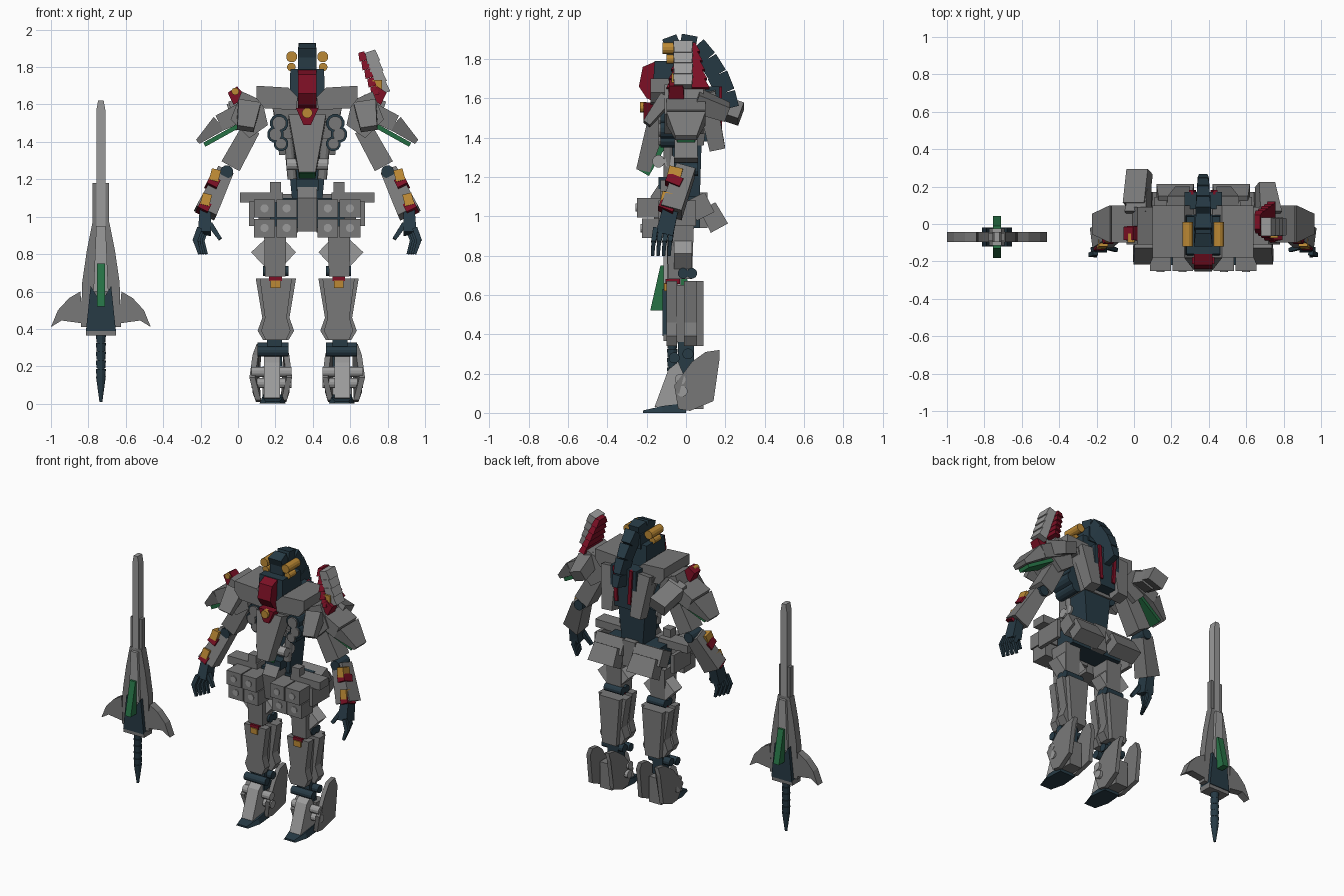
import bpy, bmesh, math
from mathutils import Vector

COL = {"grey": (0.19, 0.19, 0.19), "light": (0.33, 0.33, 0.33), "dark": (0.02, 0.043, 0.06),
       "red": (0.2, 0.005, 0.018), "gold": (0.5, 0.25, 0.035), "green": (0.02, 0.17, 0.06)}
MATS = {}
for key, c in COL.items():
    MATS[key] = bpy.data.materials.new(key)
    MATS[key].diffuse_color = (*c, 1)

ROBOT, SWORD = Vector((0.37, 0, 0)), Vector((-0.733, -0.07, 0))
BOTH, ONE, RIGHT = (1, -1), (1,), (-1,)


def loft(name, rings, col=None, sides=ONE, origin=ROBOT):
    """Closed solid through vertex rings, repeated for each mirrored side."""
    bm = bmesh.new()
    for s in sides:
        vs = [[bm.verts.new((p[0] * s, p[1], p[2])) for p in r] for r in rings]
        n = len(vs[0])
        for a, b in zip(vs, vs[1:]):
            for i in range(n):
                bm.faces.new((a[i], a[(i + 1) % n], b[(i + 1) % n], b[i]))
        bm.faces.new(vs[0][::-1])
        bm.faces.new(vs[-1])
    bmesh.ops.recalc_face_normals(bm, faces=bm.faces)
    me = bpy.data.meshes.new(name)
    bm.to_mesh(me)
    bm.free()
    ob = bpy.data.objects.new(name, me)
    ob.location = origin
    bpy.context.collection.objects.link(ob)
    me.materials.append(MATS[col or "grey"])
    return ob


def limb(name, a, b, ra, rb=None, col=None, sides=ONE, n=4, origin=ROBOT):
    """Tapered beam from a to b; n=4 is a box, more sides make a cylinder."""
    a, b = Vector(a), Vector(b)
    rb = rb or ra
    w = (b - a).normalized()
    u = Vector((0, 1, 0)).cross(w)
    u = u.normalized() if u.length > 1e-3 else Vector((1, 0, 0))
    v = w.cross(u)
    k = math.sqrt(2) if n == 4 else 1
    ang = [2 * math.pi * (i + 0.5) / n for i in range(n)]
    rings = [[p + u * (math.cos(t) * k * r[0]) + v * (math.sin(t) * k * r[1]) for t in ang]
             for p, r in ((a, ra), (b, rb))]
    return loft(name, rings, col, sides, origin)


def rod(name, a, b, r, col=None, sides=ONE, origin=ROBOT, r2=None):
    r2 = r if r2 is None else r2
    return limb(name, a, b, (r, r), (r2, r2), col, sides, 12, origin)


def box(name, lo, hi, col=None, sides=ONE, origin=ROBOT):
    q = [(lo[0], lo[1]), (hi[0], lo[1]), (hi[0], hi[1]), (lo[0], hi[1])]
    return loft(name, [[(x, y, z) for x, y in q] for z in (lo[2], hi[2])], col, sides, origin)


def prism(name, pts, axis, lo, hi, col=None, sides=ONE, origin=ROBOT):
    """Outline extruded along x (points are y,z) or along y (points are x,z)."""
    f = (lambda p, t: (t, p[0], p[1])) if axis == "x" else (lambda p, t: (p[0], t, p[1]))
    return loft(name, [[f(p, t) for p in pts] for t in (lo, hi)], col, sides, origin)


def sym(half):
    return half + [(-x, z) for x, z in reversed(half)]


# Feet and ankles
toe = [(-0.22, 0.045), (-0.12, 0.07), (0, 0.06)]
loft("toe", [[(0.185 + sx * w, y, z) for sx, z in ((-1, 0), (1, 0), (0.8, h), (-0.8, h))]
             for (y, w), h in zip(toe, (0.012, 0.035, 0.05))], "dark", BOTH)
prism("instep", [(-0.16, 0.03), (-0.09, 0.22), (-0.04, 0.26), (0.03, 0.1), (0, 0.02)], "x", 0.145, 0.23, "light", BOTH)
guard = [(0.03, 0.26), (0.10, 0.31), (0.17, 0.32), (0.17, 0.27), (0.14, 0.06), (0.02, 0.01), (-0.04, 0.02), (-0.06, 0.14)]
for x, d in ((0.13, -0.035), (0.255, 0.04)):
    loft("heel_guard", [[(x + t + d * math.sin(math.pi * z / 0.32), y, z) for y, z in guard]
                        for t in (-0.015, 0.015)], None, BOTH)
box("heel_block", (0.145, 0, 0.02), (0.24, 0.09, 0.2), None, BOTH)
for y, z in ((-0.03, 0.17), (-0.02, 0.11)):
    rod("foot_disc", (0.083, y, z), (0.298, y, z), 0.028, "light", BOTH)
for y, z in ((0.01, 0.3), (-0.06, 0.28)):
    rod("ankle_joint", (0.1, y, z), (0.265, y, z), 0.028, "dark", BOTH)
limb("ankle_post", (0.175, 0, 0.2), (0.175, 0, 0.36), (0.04, 0.04), None, "dark", BOTH)

# Shins, knees and thighs
shin = [(0.275, 0.67), (0.24, 0.46), (0.265, 0.39), (0.235, 0.34), (0.1, 0.34), (0.07, 0.39), (0.095, 0.46), (0.06, 0.67)]
prism("shin_back", shin, "y", -0.01, 0.055, None, BOTH)
prism("shin_front", [(0.168 + (x - 0.168) * 0.8, z) for x, z in shin], "y", -0.1, -0.045, None, BOTH)
limb("shin_core", (0.168, -0.03, 0.36), (0.168, -0.03, 0.65), (0.045, 0.03), (0.065, 0.03), None, BOTH)
limb("calf_plate", (0.168, 0.07, 0.34), (0.168, 0.07, 0.67), (0.055, 0.02), (0.08, 0.02), None, BOTH)
box("knee_badge", (0.143, -0.112, 0.62), (0.195, -0.08, 0.66), "gold", BOTH)
box("knee_trim", (0.135, -0.105, 0.655), (0.203, -0.03, 0.68), "red", BOTH)
for y in (-0.015, 0.03):
    rod("knee_joint", (0.1, y, 0.71), (0.235, y, 0.71), 0.027, "dark", BOTH)
limb("thigh", (0.171, -0.03, 0.68), (0.171, -0.03, 0.95), (0.055, 0.06), (0.06, 0.07), None, BOTH)
prism("thigh_spike_outer", [(0.225, 0.88), (0.3, 0.81), (0.225, 0.73)], "y", -0.06, 0.03, "light", BOTH)
prism("thigh_spike_inner", [(0.117, 0.87), (0.06, 0.81), (0.117, 0.75)], "y", -0.06, 0.03, "light", BOTH)

# Hips and skirt armour
box("pelvis", (-0.2, -0.08, 0.94), (0.2, 0.07, 1.1), "dark")
for x0, x1 in ((0.055, 0.165), (0.172, 0.285)):
    for z, y in ((0.89, -0.225), (0.995, -0.25)):
        box("front_skirt", (x0, y, z), (x1, -0.1, z + 0.098), None, BOTH)
        rod("skirt_stud", ((x0 + x1) / 2, y - 0.006, z + 0.05), ((x0 + x1) / 2, y, z + 0.05), 0.022, "light", BOTH)
box("side_skirt", (0.285, -0.14, 0.95), (0.31, 0.05, 1.08), None, BOTH)
box("hip_bar", (0.13, -0.13, 1.075), (0.36, -0.03, 1.13), None, BOTH)
box("hip_post", (0.14, -0.13, 1.13), (0.2, -0.07, 1.185), None, BOTH)
limb("back_skirt_upper", (0.15, 0.05, 1.1), (0.15, 0.1, 1.0), (0.11, 0.05), None, None, BOTH)
limb("back_skirt_lower", (0.15, 0.11, 1.05), (0.15, 0.17, 0.94), (0.09, 0.045), (0.1, 0.05), None, BOTH)
prism("crotch_plate", [(-0.14, 1.16), (-0.18, 1.1), (-0.15, 0.92), (-0.08, 0.92), (-0.05, 1.16)], "x", -0.053, 0.053)
box("tail_plate", (-0.05, 0.05, 0.94), (0.05, 0.11, 1.12))

# Waist and torso
limb("waist", (0, 0, 1.08), (0, 0, 1.4), (0.08, 0.07), (0.11, 0.08), "dark")
box("belt", (-0.06, -0.14, 1.14), (0.06, 0, 1.2), "dark")
rod("waist_piston", (0.08, -0.09, 1.2), (0.1, -0.09, 1.42), 0.026, None, BOTH)
for y in (-0.14, -0.08):
    rod("waist_disc", (0.05, y, 1.28), (0.11, y, 1.28), 0.032, "light", BOTH)
limb("chest", (0, 0, 1.36), (0, 0, 1.62), (0.11, 0.09), (0.2, 0.12))
limb("cockpit", (0, -0.13, 1.53), (0, -0.22, 1.23), (0.1, 0.055), (0.045, 0.035))
limb("cockpit_underside", (0, -0.1, 1.42), (0, -0.215, 1.22), (0.055, 0.03), (0.045, 0.03), "green")
for x, z, r in ((0.15, 1.5, 0.05), (0.17, 1.44, 0.045), (0.14, 1.39, 0.04)):
    rod("chest_pod", (x, -0.13, z), (x, 0.04, z), r, "dark", BOTH)
    rod("chest_pod_core", (x, -0.14, z), (x, -0.12, z), r * 0.75, None, BOTH)
collar = [(0.05, 1.64), (0.1, 1.69), (0.27, 1.7), (0.27, 1.63), (0.23, 1.58), (0.06, 1.57)]
prism("chest_plate", collar, "y", -0.18, 0.1, None, BOTH)
prism("collar_crest", [(-0.06, 1.58), (0.06, 1.58), (0.02, 1.49), (-0.02, 1.49)], "y", -0.215, -0.14, "red")
rod("collar_gem", (0, -0.235, 1.555), (0, -0.2, 1.555), 0.028, "gold")

# Back unit
box("back_unit", (-0.1, 0.08, 1.38), (0.1, 0.17, 1.66), "dark")
limb("back_thruster", (0.13, 0.1, 1.63), (0.11, 0.16, 1.34), (0.06, 0.05), (0.04, 0.04), None, BOTH)
limb("back_stripe", (0.065, 0.17, 1.66), (0.05, 0.17, 1.42), (0.012, 0.012), None, "red", BOTH)

# Head and plume
box("neck", (-0.06, -0.1, 1.56), (0.06, 0.04, 1.66), "dark")
limb("helmet", (0, -0.06, 1.63), (0, -0.06, 1.79), (0.095, 0.11), (0.09, 0.1), "dark")
prism("visor", [(-0.15, 1.79), (-0.22, 1.76), (-0.24, 1.66), (-0.2, 1.6), (-0.15, 1.58)], "x", -0.05, 0.05, "red")
arc = [(-0.1, 1.85), (-0.03, 1.88), (0.05, 1.865), (0.11, 1.8), (0.16, 1.72), (0.2, 1.63), (0.22, 1.55)]
for i, (p, q) in enumerate(zip(arc, arc[1:])):
    limb("plume_segment", (0, *p), (0, *q), (0.05 - 0.004 * i, 0.054 - 0.004 * (i % 2)), (0.042 - 0.004 * i, 0.05), "dark")
box("plume_base", (-0.05, -0.1, 1.76), (0.05, 0.05, 1.86), "dark")
rod("helmet_horn", (0.083, -0.12, 1.855), (0.083, 0.01, 1.855), 0.03, "gold", BOTH)
rod("helmet_stud", (0.085, -0.1, 1.8), (0.085, -0.03, 1.8), 0.023, "gold", BOTH)

# Shoulders
prism("shoulder_block", [(0.35, 1.67), (0.24, 1.62), (0.21, 1.49), (0.31, 1.42), (0.41, 1.52)], "y", -0.11, 0.09, None, BOTH)
cap = [((0.31, 0, 1.58), 0.05, 0.1), ((0.47, 0, 1.5), 0.045, 0.1), ((0.585, 0, 1.4), 0.014, 0.055)]
for (a, t0, w0), (b, t1, w1) in zip(cap, cap[1:]):
    limb("shoulder_cap", a, b, (t0, w0), (t1, w1), None, BOTH)
limb("shoulder_trim", (0.37, 0, 1.485), (0.55, 0, 1.385), (0.012, 0.075), (0.012, 0.045), "green", BOTH)
limb("shoulder_badge", (0.36, -0.05, 1.62), (0.4, -0.05, 1.68), (0.04, 0.04), (0.03, 0.035), "red", BOTH)
rod("shoulder_stud", (0.385, -0.1, 1.67), (0.385, -0.05, 1.67), 0.02, "gold", RIGHT)
limb("shoulder_front_plate", (0.31, -0.1, 1.6), (0.33, -0.2, 1.47), (0.06, 0.035), (0.045, 0.02), None, BOTH)
limb("shoulder_back_fin", (0.35, 0.05, 1.59), (0.33, 0.21, 1.53), (0.06, 0.05), (0.045, 0.04), None, BOTH)
limb("long_back_fin", (0.36, 0.1, 1.58), (0.34, 0.28, 1.52), (0.06, 0.045), None, None, RIGHT)

# Feathered crest on the left shoulder
for i in range(4):
    x, z = 0.41 - 0.018 * i, 1.66 + 0.055 * i
    limb("crest_blade", (x, -0.015, z), (x - 0.02, -0.015, z + 0.06), (0.036, 0.045), (0.028, 0.05), "light")
for i in range(5):
    x, z, w = 0.365 - 0.016 * i, 1.65 + 0.046 * i, 0.11 - 0.012 * i
    limb("crest_feather", (x, 0.01, z), (x - 0.012, 0.01, z + 0.046), (0.022, w), (0.016, w - 0.025), "red")
box("crest_badge", (0.35, -0.075, 1.68), (0.4, -0.035, 1.73), "gold")

# Arms
limb("upper_arm", (0.3, 0, 1.47), (0.41, 0, 1.27), (0.05, 0.055), (0.055, 0.06), None, BOTH)
rod("elbow", (0.43, -0.06, 1.24), (0.43, 0.06, 1.24), 0.035, "dark", BOTH)
limb("forearm", (0.44, 0, 1.24), (0.545, -0.075, 1.02), (0.045, 0.05), (0.06, 0.055), None, BOTH)
for i, (x, y, z) in enumerate(((0.487, -0.05, 1.215), (0.535, -0.085, 1.085))):
    limb("forearm_badge", (x, y, z + 0.03), (x + 0.015, y - 0.015, z - 0.03), (0.025, 0.035), None, "gold", BOTH)
    limb("forearm_trim", (x + 0.01, y, z - 0.02), (x + 0.03, y - 0.02, z - 0.06), (0.03, 0.04), None, "red", BOTH)

# Hands
limb("palm", (0.545, -0.08, 1.03), (0.55, -0.11, 0.91), (0.03, 0.04), (0.035, 0.045), "dark", BOTH)
for i in range(4):
    y, x = -0.155 + 0.028 * i, 0.585 - 0.012 * i
    limb("finger_base", (x - 0.01, y, 0.94), (x + 0.015, y - 0.01, 0.87), (0.014, 0.012), None, "dark", BOTH)
    limb("finger_tip", (x + 0.015, y - 0.01, 0.88), (x - 0.01, y - 0.015, 0.8), (0.013, 0.011), (0.008, 0.008), "dark", BOTH)
limb("thumb", (0.52, -0.12, 0.96), (0.465, -0.14, 0.88), (0.015, 0.015), (0.01, 0.01), "dark", BOTH)

# Sword
S = dict(origin=SWORD)
prism("sword_tip_blade", sym([(0.015, 1.62), (0.024, 1.57), (0.024, 0.6)]), "y", -0.026, 0.026, "light", **S)
prism("sword_mid_blade", sym([(0.044, 1.18), (0.044, 0.8)]), "y", -0.018, 0.018, **S)
prism("sword_wide_blade", sym([(0.045, 0.97), (0.075, 0.82), (0.1, 0.65), (0.107, 0.41)]), "y", -0.026, 0.026, **S)
prism("sword_core", sym([(0.025, 0.95), (0.04, 0.6)]), "y", -0.045, 0.045, "light", **S)
prism("sword_base", [(-0.055, 0.63), (0, 0.54), (0.055, 0.63), (0.08, 0.39), (-0.08, 0.39)], "y", -0.05, 0.05, "dark", **S)
box("sword_collar", (-0.08, -0.045, 0.365), (0.08, 0.045, 0.4), **S)
wing = [(0.1, 0.49), (0.11, 0.6), (0.17, 0.565), (0.23, 0.5), (0.267, 0.41), (0.21, 0.445), (0.1, 0.43)]
prism("sword_guard", wing, "y", -0.027, 0.027, None, BOTH, **S)
for s in (1, -1):
    prism("sword_fin", [(s * 0.045, 0.75), (s * 0.06, 0.75), (s * 0.112, 0.52), (s * 0.045, 0.52)], "x", -0.022, 0.022, "green", **S)
for i in range(5):
    rod("sword_grip", (0, 0, 0.37 - 0.046 * i), (0, 0, 0.328 - 0.046 * i), 0.028, "dark", r2=0.024, **S)
rod("sword_grip_core", (0, 0, 0.37), (0, 0, 0.13), 0.02, "dark", **S)
rod("sword_pommel", (0, 0, 0.145), (0, 0, 0.01), 0.027, "dark", r2=0.008, **S)
